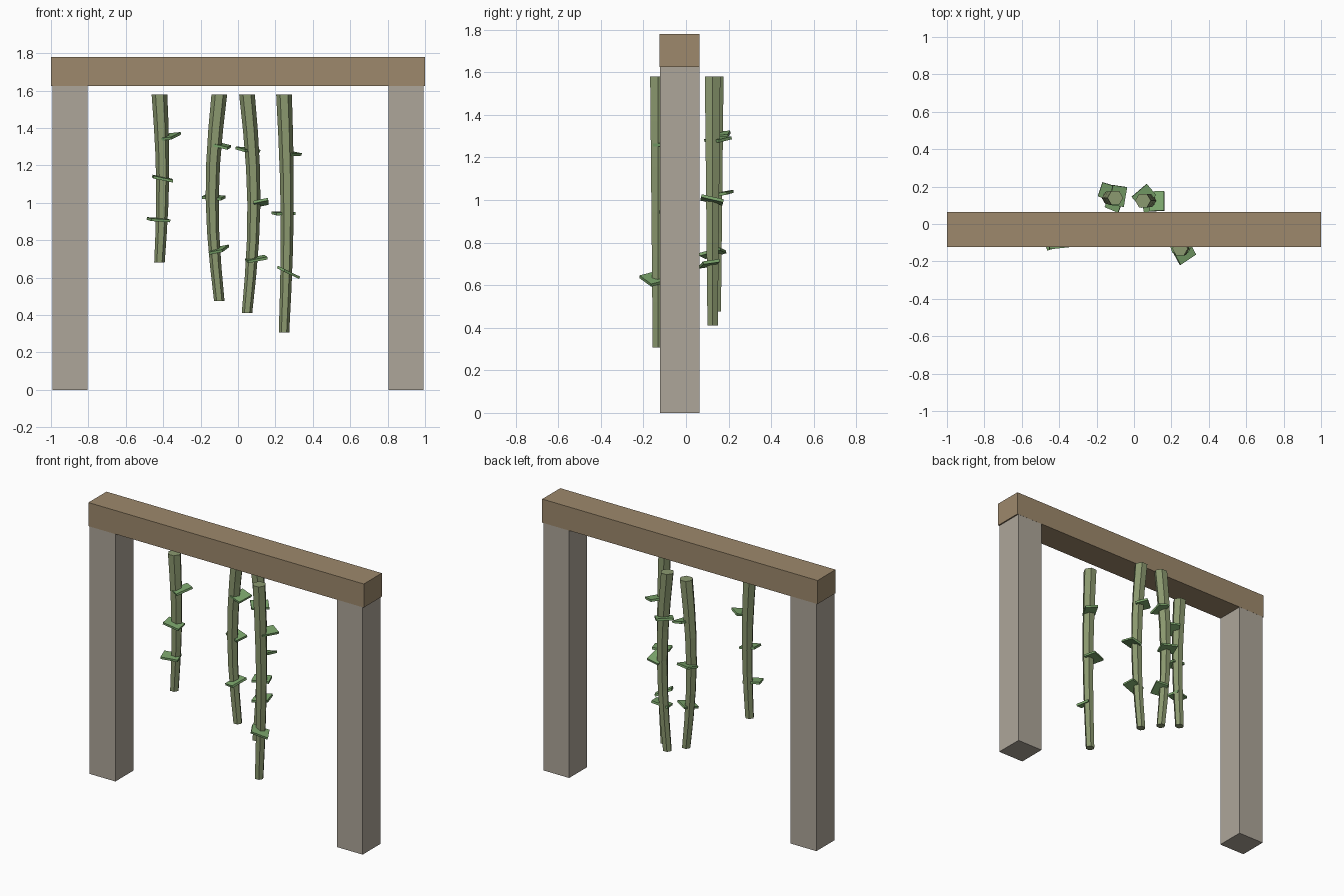
import bpy, bmesh, math
from mathutils import Matrix, Vector, Euler

if "Cube" in bpy.data.objects:
    bpy.data.objects.remove(bpy.data.objects["Cube"])


def material(name, rgb):
    m = bpy.data.materials.new(name)
    m.diffuse_color = (*rgb, 1)
    m.use_nodes = True
    m.node_tree.nodes["Principled BSDF"].inputs["Base Color"].default_value = m.diffuse_color
    return m


STONE = material("stone", (0.42, 0.38, 0.32))
WOOD = material("wood", (0.34, 0.25, 0.15))
STEM = material("stem_green", (0.26, 0.32, 0.16))
LEAF = material("leaf_green", (0.20, 0.38, 0.15))


def finish(name, bm, mat):
    bmesh.ops.recalc_face_normals(bm, faces=bm.faces)
    mesh = bpy.data.meshes.new(name)
    bm.to_mesh(mesh)
    bm.free()
    mesh.materials.append(mat)
    obj = bpy.data.objects.new(name, mesh)
    bpy.context.collection.objects.link(obj)
    return obj


def box(name, center, size, mat, rot=(0, 0, 0)):
    bm = bmesh.new()
    bmesh.ops.create_cube(bm, size=1, matrix=Matrix.Diagonal((*size, 1)))
    obj = finish(name, bm, mat)
    obj.location = center
    # yaw first, then tilt along world y and x
    rx, ry, rz = (math.radians(a) for a in rot)
    m = Matrix.Rotation(rx, 3, 'X') @ Matrix.Rotation(ry, 3, 'Y') @ Matrix.Rotation(rz, 3, 'Z')
    obj.rotation_euler = m.to_euler()
    return obj


def stem(name, x, y, bottom, bow, top=1.58, r0=0.042, r1=0.028, steps=6):
    # tapered hexagonal tube bowed sideways
    bm = bmesh.new()
    rings = []
    for i in range(steps + 1):
        t = i / steps
        r = r0 + (r1 - r0) * t
        cx, z = x + bow * math.sin(math.pi * t), top + (bottom - top) * t
        rings.append([bm.verts.new((cx + r * math.cos(k * math.pi / 3),
                                    y + r * math.sin(k * math.pi / 3), z)) for k in range(6)])
    for a, b in zip(rings, rings[1:]):
        for k in range(6):
            bm.faces.new((a[k], a[(k + 1) % 6], b[(k + 1) % 6], b[k]))
    bm.faces.new(rings[0])
    bm.faces.new(rings[-1])
    return finish(name, bm, STEM)


# Frame: lintel beam on two posts
box("beam", (0, -0.03, 1.702), (2.0, 0.187, 0.155), WOOD)
for side, sx in (("left", -1), ("right", 1)):
    box(side + "_post", (sx * 0.898, -0.03, 0.875), (0.187, 0.186, 1.75), STONE)

# Hanging vines: x, y, bottom z, sideways bow,
# leaves as (x, y, z, slope along y, slope along x, yaw)
VINES = [
    (-0.42, -0.06, 0.68, 0.017, [(-0.365, -0.06, 1.355, 10, 12, 60),
                                 (-0.403, -0.09, 1.13, 4, -12, 5),
                                 (-0.425, -0.088, 0.91, 4, -5, 18)]),
    (-0.10, 0.14, 0.475, -0.038, [(-0.085, 0.15, 1.305, 8, -12, 80),
                                  (-0.13, 0.17, 1.03, 10, -2, -18),
                                  (-0.102, 0.125, 0.75, 10, 15, 70)]),
    (0.048, 0.125, 0.41, 0.037, [(0.053, 0.15, 1.285, 8, -8, 40),
                                 (0.122, 0.122, 1.00, -13, 12, 90),
                                 (0.098, 0.11, 0.70, 10, 9, 12)]),
    (0.246, -0.132, 0.308, 0.017, [(0.28, -0.09, 1.265, 5, -8, 60),
                                   (0.243, -0.10, 0.945, 5, 0, 20),
                                   (0.27, -0.157, 0.628, 0, -26, 31)]),
]
for n, (x, y, bottom, bow, leaves) in enumerate(VINES, 1):
    stem(f"vine_{n}", x, y, bottom, bow)
    for k, (lx, ly, lz, sy, sx, yaw) in enumerate(leaves, 1):
        box(f"vine_{n}_leaf_{k}", (lx, ly, lz), (0.107, 0.079, 0.014), LEAF, (sy, -sx, yaw))
